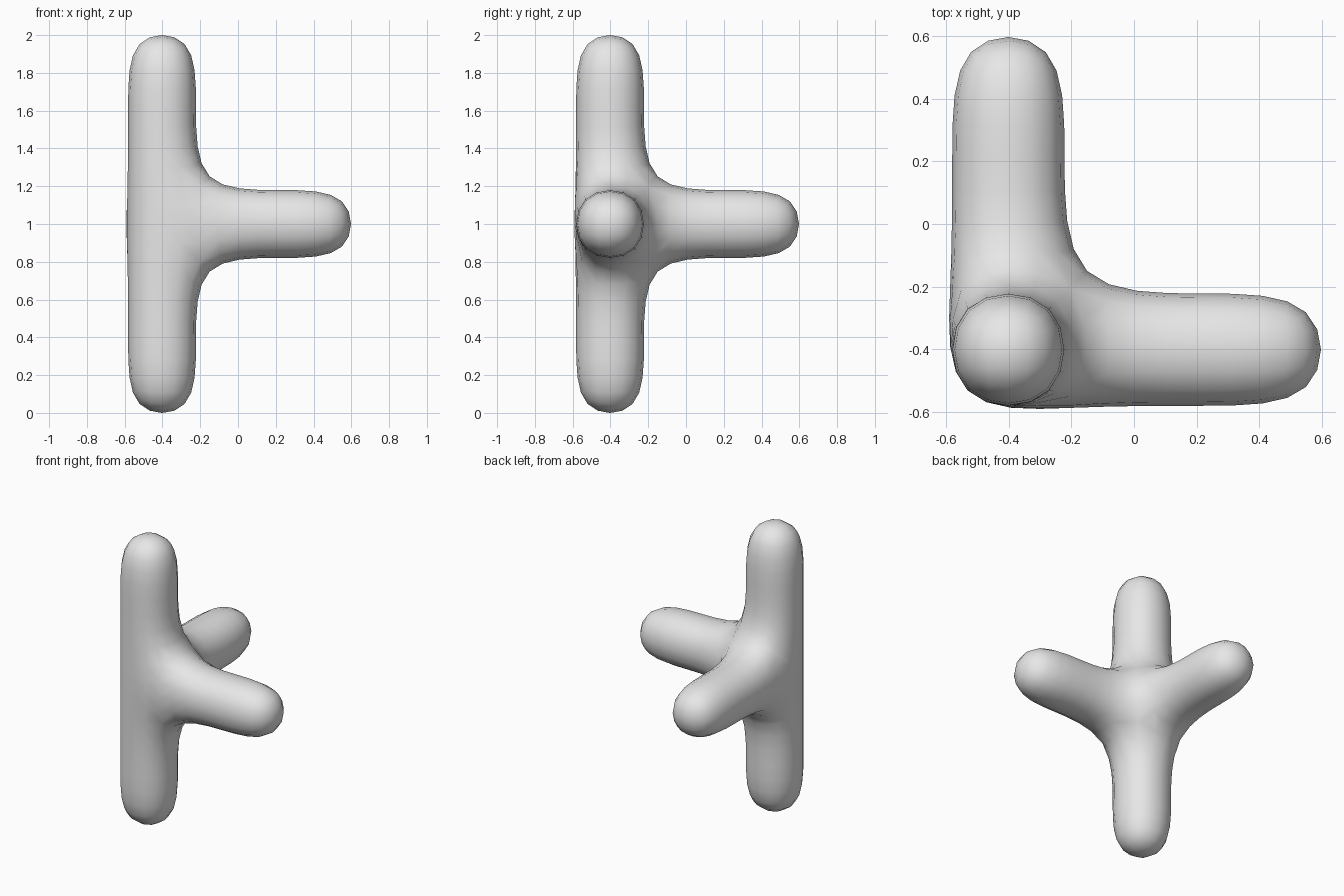
import bpy, bmesh
from mathutils import Vector

if "Cube" in bpy.data.objects:
    bpy.data.objects.remove(bpy.data.objects["Cube"])

HUB = 0.196                       # half width of the hub cube
SEG = 0.419                       # length of one arm segment
CENTRE = Vector((-0.402, -0.402, 1.0))
ARMS = [Vector(d) for d in ((1, 0, 0), (0, 1, 0), (0, 0, 1), (0, 0, -1))]

# Hub cube
bm = bmesh.new()
bmesh.ops.create_cube(bm, size=2 * HUB)
bm.normal_update()

# Arms: two segments pulled out of four hub faces
for d in ARMS:
    for _ in range(2):
        bm.normal_update()
        face = max(bm.faces, key=lambda f: (round(f.normal.dot(d), 3),
                                            round(f.calc_center_median().dot(d), 3)))
        new = bmesh.ops.extrude_discrete_faces(bm, faces=[face])["faces"][0]
        bmesh.ops.translate(bm, vec=d * SEG, verts=list(new.verts))

bmesh.ops.translate(bm, vec=CENTRE, verts=list(bm.verts))
bmesh.ops.recalc_face_normals(bm, faces=list(bm.faces))
for f in bm.faces:
    f.smooth = True

mesh = bpy.data.meshes.new("branching_arms")
bm.to_mesh(mesh)
bm.free()
obj = bpy.data.objects.new("branching_arms", mesh)
bpy.context.collection.objects.link(obj)

# Rounded surface
sub = obj.modifiers.new("rounding", 'SUBSURF')
sub.levels = sub.render_levels = 2

# Plain grey
grey = bpy.data.materials.new("light_grey")
grey.diffuse_color = (0.8, 0.8, 0.8, 1.0)
grey.use_nodes = True
grey.node_tree.nodes["Principled BSDF"].inputs["Base Color"].default_value = grey.diffuse_color
mesh.materials.append(grey)
